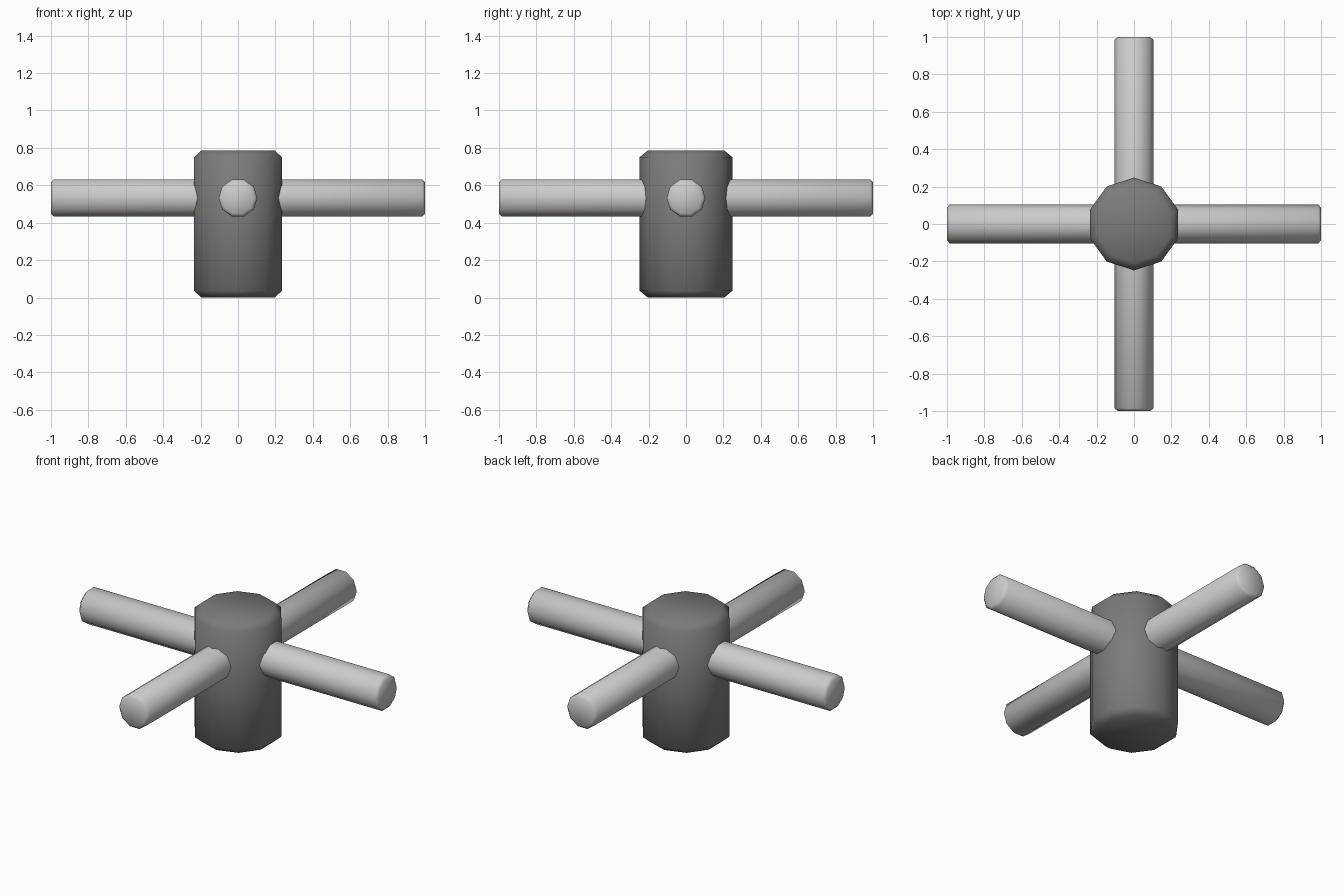
import bpy
from math import pi, radians

if "Cube" in bpy.data.objects:
    bpy.data.objects.remove(bpy.data.objects["Cube"])


def chamfered_rod(name, radius, length, bevel_r, bevel_l, location, rotation):
    """Ten-sided rod with chamfered ends, long axis on local z."""
    bpy.ops.mesh.primitive_cylinder_add(vertices=10, radius=1, depth=2)
    obj = bpy.context.object
    obj.name = name
    mesh = obj.data
    h = length / 2
    ring = [(v.co.x, v.co.y) for v in mesh.vertices if v.co.z > 0]
    rings = [(radius - bevel_r, -h), (radius, -h + bevel_l),
             (radius, h - bevel_l), (radius - bevel_r, h)]
    n = len(ring)
    verts = [(x * r, y * r, z) for r, z in rings for x, y in ring]
    # find winding so the sides face outward
    if ring[0][0] * ring[1][1] - ring[0][1] * ring[1][0] < 0:
        ring.reverse()
        verts = [(x * r, y * r, z) for r, z in rings for x, y in ring]
    faces = [(k * n + i, k * n + (i + 1) % n, (k + 1) * n + (i + 1) % n, (k + 1) * n + i)
             for k in range(3) for i in range(n)]
    faces += [tuple(reversed(range(n))), tuple(range(3 * n, 4 * n))]
    mesh.clear_geometry()
    mesh.from_pydata(verts, [], faces)
    mesh.update()
    obj.location = location
    obj.rotation_euler = rotation
    bpy.ops.object.shade_smooth_by_angle(angle=radians(60))
    return obj


# Central hub
hub = chamfered_rod("hub", 0.248, 0.786, 0.043, 0.036, (0, 0, 0.393), (0, 0, 0))
dark = bpy.data.materials.new("dark_grey")
dark.diffuse_color = (0.2, 0.2, 0.2, 1)
dark.use_nodes = True
dark.node_tree.nodes["Principled BSDF"].inputs["Base Color"].default_value = dark.diffuse_color
hub.data.materials.append(dark)

# Two crossing bars through the hub, corners pointing sideways
for name, turn in (("side_bar", 0), ("front_back_bar", pi / 2)):
    chamfered_rod(name, 0.104, 2.0, 0.017, 0.015, (0, 0, 0.532), (0, pi / 2, turn))
